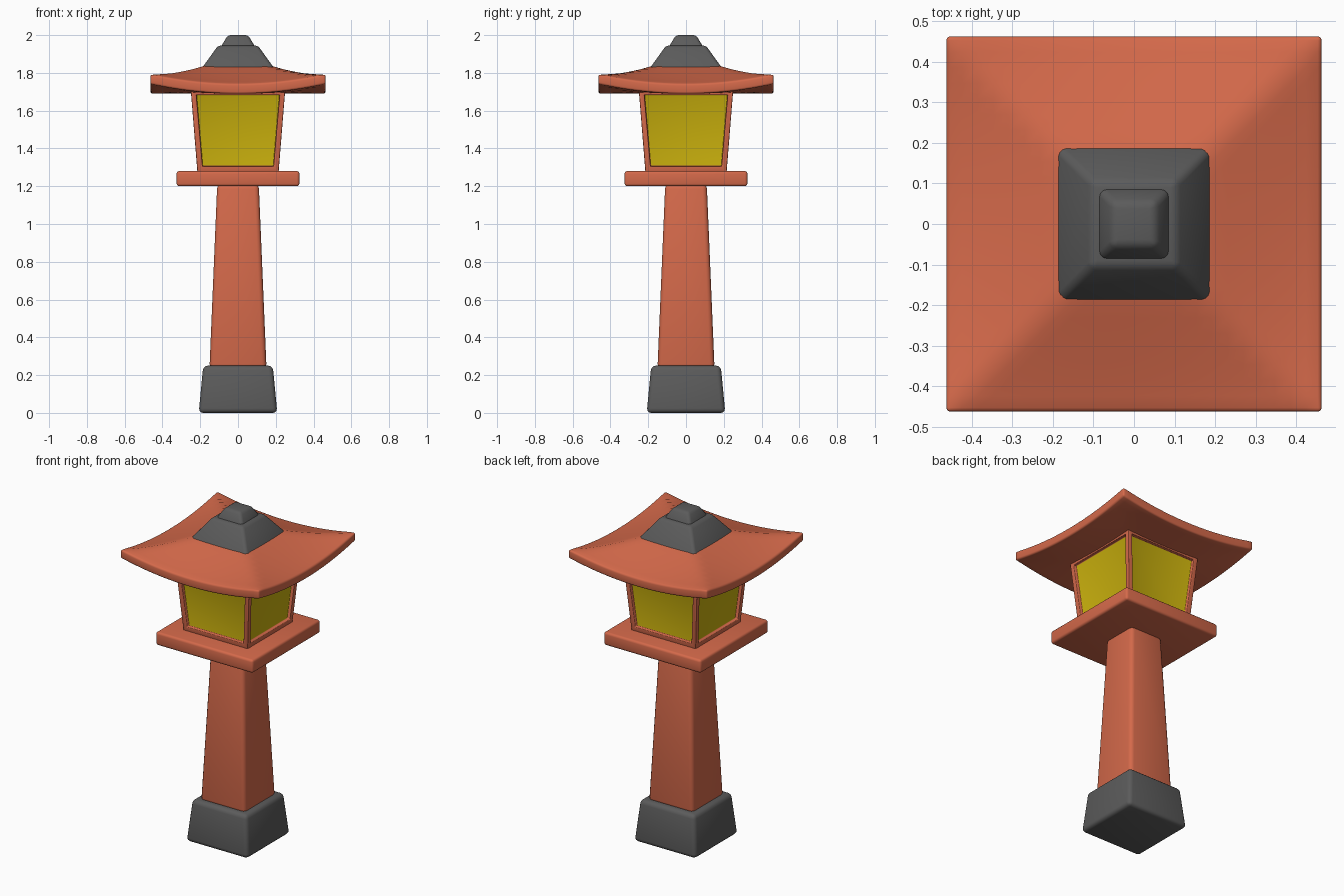
import bpy, bmesh, math

if "Cube" in bpy.data.objects:
    bpy.data.objects.remove(bpy.data.objects["Cube"])


def material(name, rgb):
    m = bpy.data.materials.new(name)
    m.diffuse_color = (*rgb, 1)
    m.use_nodes = True
    m.node_tree.nodes["Principled BSDF"].inputs["Base Color"].default_value = m.diffuse_color
    return m


RED = material("vermilion wood", (0.66, 0.142, 0.069))
GREY = material("dark grey stone", (0.105, 0.105, 0.105))
YELLOW = material("yellow pane", (0.58, 0.43, 0.004))


def finish(name, bm, mats, bevel=0.0, angle=40):
    bmesh.ops.recalc_face_normals(bm, faces=bm.faces)
    mesh = bpy.data.meshes.new(name)
    bm.to_mesh(mesh)
    bm.free()
    ob = bpy.data.objects.new(name, mesh)
    bpy.context.collection.objects.link(ob)
    for m in mats:
        mesh.materials.append(m)
    bpy.ops.object.select_all(action='DESELECT')
    ob.select_set(True)
    bpy.context.view_layer.objects.active = ob
    if bevel:
        mod = ob.modifiers.new("Rounded edges", 'BEVEL')
        mod.width = bevel
        mod.segments = 3
        mod.limit_method = 'ANGLE'
        mod.angle_limit = math.radians(40)
        bpy.ops.object.modifier_apply(modifier=mod.name)
    bpy.ops.object.shade_smooth_by_angle(angle=math.radians(angle))
    return ob


def tapered_box(z0, z1, half0, half1):
    bm = bmesh.new()
    bmesh.ops.create_cube(bm, size=2)
    for v in bm.verts:
        top = v.co.z > 0
        h = half1 if top else half0
        v.co = (v.co.x * h, v.co.y * h, z1 if top else z0)
    return bm


# Stone foot, post, platform and the two stacked cap stones
for name, z0, z1, h0, h1, mat, bev in (
        ("stone_foot", 0.0, 0.25, 0.208, 0.184, GREY, 0.024),
        ("post", 0.235, 1.21, 0.151, 0.11, RED, 0.024),
        ("platform", 1.2, 1.28, 0.325, 0.325, RED, 0.014),
        ("roof_cap", 1.82, 1.945, 0.195, 0.105, GREY, 0.016),
        ("roof_finial", 1.935, 2.0, 0.092, 0.054, GREY, 0.016)):
    finish(name, tapered_box(z0, z1, h0, h1), [mat], bev)

# Lantern box: framed, recessed panes on all four sides
bm = tapered_box(1.275, 1.71, 0.215, 0.25)
bm.normal_update()
sides = [f for f in bm.faces if abs(f.normal.z) < 0.5]
bmesh.ops.inset_individual(bm, faces=sides, thickness=0.04)
bmesh.ops.inset_individual(bm, faces=sides, thickness=0.001, depth=-0.02)
for f in sides:
    f.material_index = 1
finish("lantern_box", bm, [RED, YELLOW], 0.004)

# Roof: square sheet with falling slopes and lifted corners
HALF, N = 0.463, 24


def roof_z(x, y, top):
    m, n = max(abs(x), abs(y)) / HALF, min(abs(x), abs(y)) / HALF
    lift = 0.052 * n * n * m
    if not top:
        return 1.69 + lift
    return 1.742 + 0.088 * min(1.1, (1 - m) / 0.59) ** 1.1 + lift


bm = bmesh.new()
layers = []
for top in (False, True):
    grid = []
    for i in range(N + 1):
        row = []
        for j in range(N + 1):
            x, y = HALF * (2 * i / N - 1), HALF * (2 * j / N - 1)
            row.append(bm.verts.new((x, y, roof_z(x, y, top))))
        grid.append(row)
    for i in range(N):
        for j in range(N):
            bm.faces.new((grid[i][j], grid[i + 1][j],
                          grid[i + 1][j + 1], grid[i][j + 1]))
    layers.append(grid)
low, high = layers
for k in range(N):
    for e in (0, N):
        bm.faces.new((low[k][e], low[k + 1][e], high[k + 1][e], high[k][e]))
        bm.faces.new((low[e][k], low[e][k + 1], high[e][k + 1], high[e][k]))
finish("roof", bm, [RED], 0.01)
